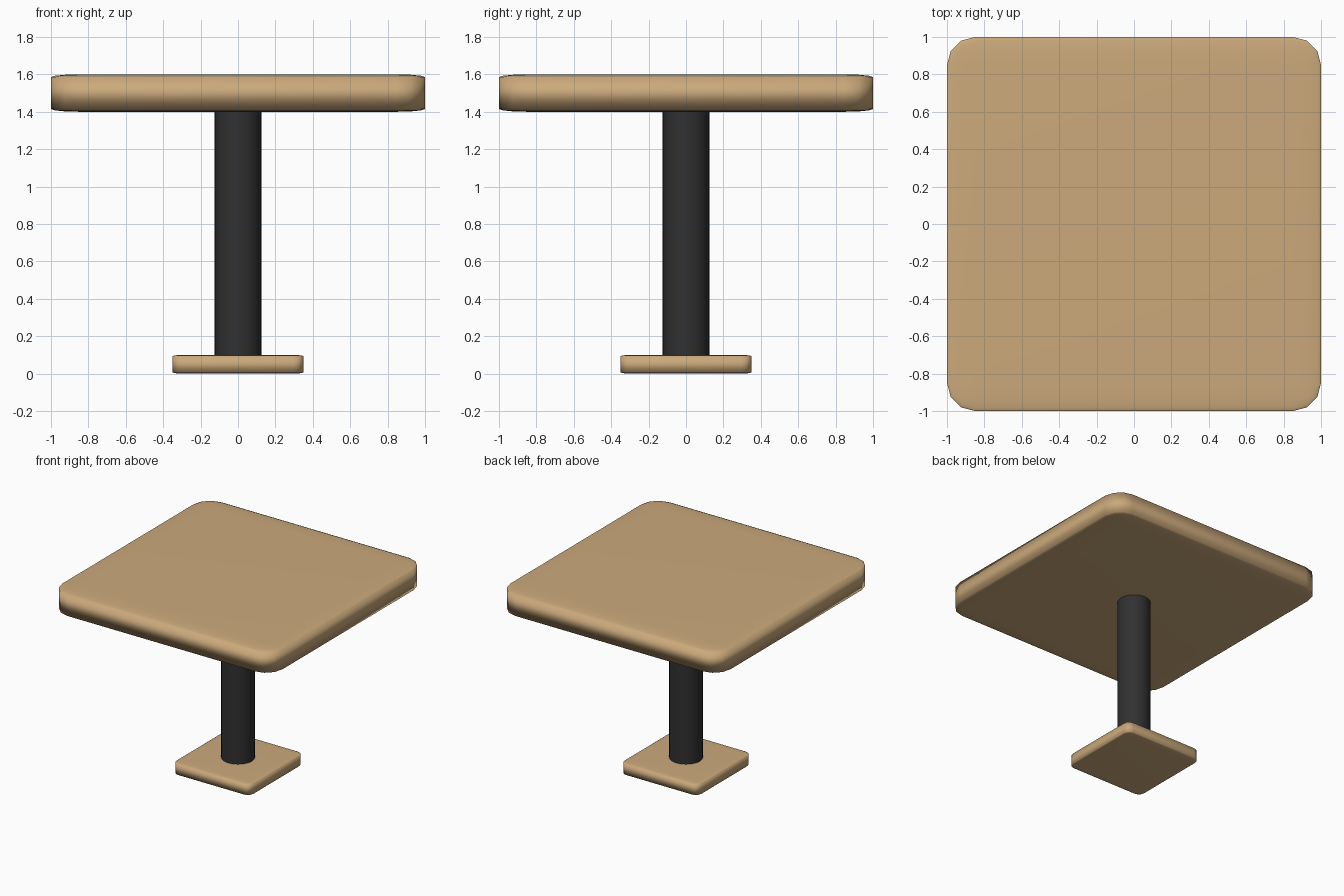
import bpy

if "Cube" in bpy.data.objects:
    bpy.data.objects.remove(bpy.data.objects["Cube"])


def material(name, rgb):
    m = bpy.data.materials.new(name)
    m.diffuse_color = (*rgb, 1)
    m.use_nodes = True
    m.node_tree.nodes["Principled BSDF"].inputs["Base Color"].default_value = m.diffuse_color
    return m


wood = material("light wood", (0.60, 0.40, 0.20))
metal = material("dark metal", (0.03, 0.03, 0.03))


def rounded_slab(name, half_width, z0, z1):
    # the bevel acts on the unscaled cube, so it flattens with the slab
    bpy.ops.mesh.primitive_cube_add(size=2, location=(0, 0, (z0 + z1) / 2))
    ob = bpy.context.object
    ob.name = name
    ob.scale = (half_width, half_width, (z1 - z0) / 2)
    bevel = ob.modifiers.new("rounding", 'BEVEL')
    bevel.width = 0.15
    bevel.segments = 3
    bpy.ops.object.shade_smooth()
    ob.data.materials.append(wood)
    return ob


# Table top and foot plate
rounded_slab("table_top", 1.0, 1.4, 1.6)
rounded_slab("foot_plate", 0.35, 0.0, 0.1)

# Central column
bpy.ops.mesh.primitive_cylinder_add(vertices=32, radius=0.125, depth=1.3,
                                    location=(0, 0, 0.75))
column = bpy.context.object
column.name = "column"
column.data.materials.append(metal)
bpy.ops.object.shade_smooth_by_angle()
